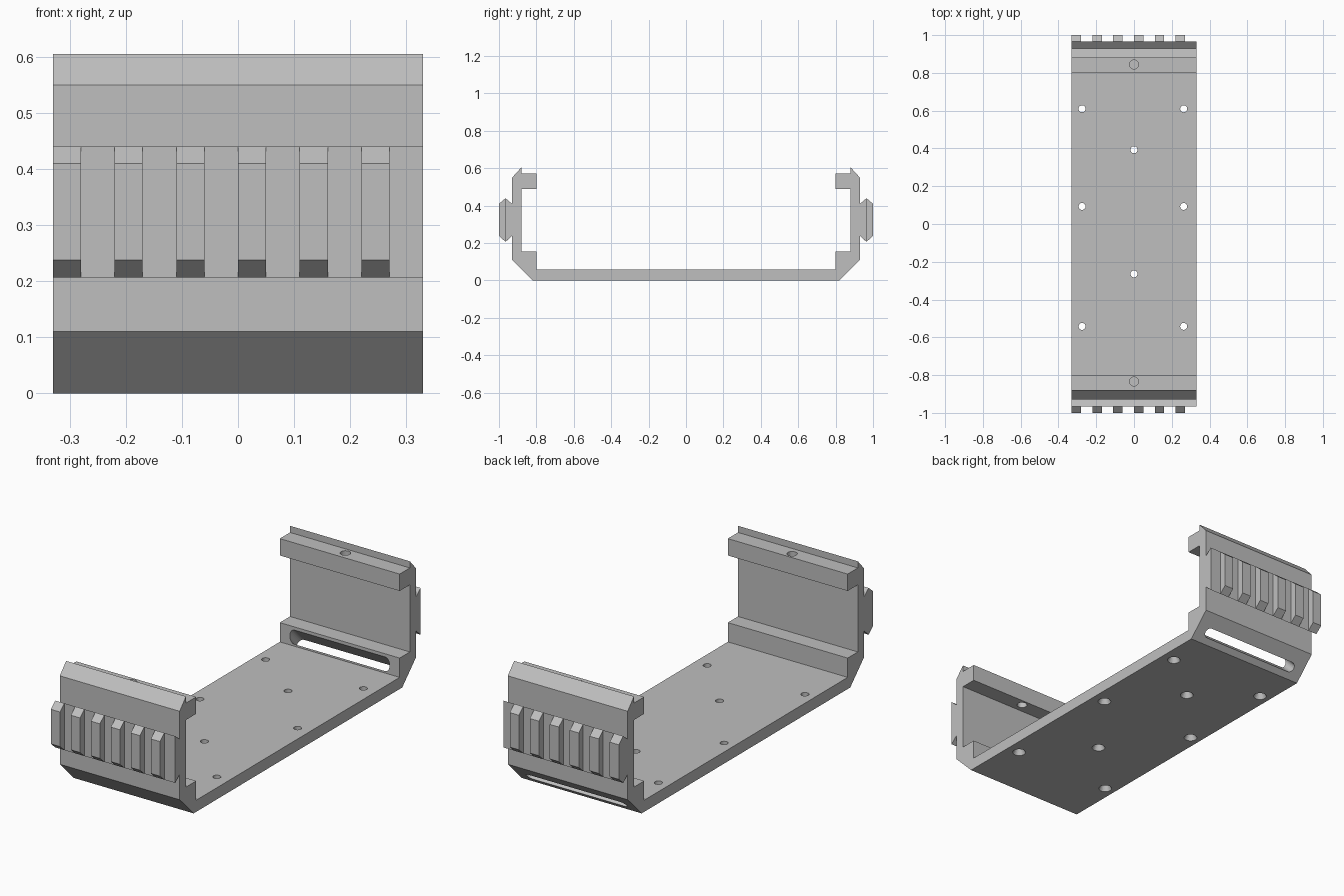
import bpy, bmesh, math
from mathutils import Matrix, Vector

cube = bpy.data.objects.get("Cube")
if cube:
    bpy.data.objects.remove(cube, do_unlink=True)

HALF = 0.33   # half width of the bracket

grey = bpy.data.materials.new("machined grey")
grey.use_nodes = True
grey.diffuse_color = (0.52, 0.52, 0.52, 1)
grey.node_tree.nodes["Principled BSDF"].inputs["Base Color"].default_value = grey.diffuse_color


def finish(bm, name):
    bmesh.ops.recalc_face_normals(bm, faces=bm.faces)
    mesh = bpy.data.meshes.new(name)
    bm.to_mesh(mesh)
    bm.free()
    mesh.materials.append(grey)
    obj = bpy.data.objects.new(name, mesh)
    bpy.context.collection.objects.link(obj)
    return obj


def add_prism(bm, profile, x0, x1):
    """Extrude a (y, z) profile along x."""
    face = bm.faces.new([bm.verts.new((x0, y, z)) for y, z in profile])
    grown = bmesh.ops.extrude_face_region(bm, geom=[face])["geom"]
    verts = [g for g in grown if isinstance(g, bmesh.types.BMVert)]
    bmesh.ops.translate(bm, verts=verts, vec=(x1 - x0, 0, 0))


def add_drill(bm, x, y, z0, z1, r0, r1):
    """Upright cylinder or cone between two heights."""
    bmesh.ops.create_cone(bm, cap_ends=True, segments=24, radius1=r0, radius2=r1,
                          depth=z1 - z0,
                          matrix=Matrix.Translation((x, y, (z0 + z1) / 2)))


def cut(target, bm):
    cutter = finish(bm, "cutter")
    cutter.hide_render = True
    mod = target.modifiers.new("cut", 'BOOLEAN')
    mod.operation = 'DIFFERENCE'
    mod.solver = 'EXACT'
    mod.object = cutter
    bpy.context.view_layer.objects.active = target
    bpy.ops.object.modifier_apply(modifier=mod.name)
    bpy.data.objects.remove(cutter, do_unlink=True)


# Cradle: one cross-section, mirrored, with clamp lips and dovetail rail bases
half = [(0.82, 0), (0.93, 0.11), (0.93, 0.238), (0.965, 0.207), (0.965, 0.44),
        (0.93, 0.41), (0.93, 0.55), (0.88, 0.605), (0.88, 0.572), (0.80, 0.572),
        (0.80, 0.488), (0.88, 0.488), (0.88, 0.154), (0.80, 0.154), (0.80, 0.058)]
bm = bmesh.new()
add_prism(bm, half + [(-y, z) for y, z in reversed(half)], -HALF, HALF)
cradle = finish(bm, "cradle")

# Floor screw holes and lip set-screw holes
floor_holes = [(x, y) for x in (-0.275, 0.263) for y in (-0.542, 0.093, 0.61)]
floor_holes += [(0, 0.393), (0, -0.264)]
bm = bmesh.new()
for x, y in floor_holes:
    add_drill(bm, x, y, -0.05, 0.1, 0.0185, 0.0185)
for y in (0.844, -0.834):
    add_drill(bm, 0, y, 0.45, 0.62, 0.024, 0.024)
cut(cradle, bm)

# Countersinks on the underside
bm = bmesh.new()
for x, y in floor_holes:
    add_drill(bm, x, y, -0.01, 0.03, 0.035, 0.018)
cut(cradle, bm)

# Rounded strap slot, cut square through the rear chamfer
bm = bmesh.new()
radius, reach = 0.025, 0.25
outline = []
for side in (1, -1):
    for i in range(13):
        a = math.radians(-90 + 15 * i)
        outline.append((side * (reach + radius * math.cos(a)), side * radius * math.sin(a)))
face = bm.faces.new([bm.verts.new((u, v, -0.1)) for u, v in outline])
grown = bmesh.ops.extrude_face_region(bm, geom=[face])["geom"]
bmesh.ops.translate(bm, vec=Vector((0, 0, 0.2)),
                    verts=[g for g in grown if isinstance(g, bmesh.types.BMVert)])
bm.transform(Matrix.Translation((0, 0.83, 0.073)) @ Matrix.Rotation(math.radians(45), 4, 'X'))
cut(cradle, bm)

# Rail teeth on both outer walls
tooth = [(0.95, 0.22), (0.965, 0.207), (1, 0.238), (1, 0.41), (0.965, 0.44), (0.95, 0.427)]
for name, side in (("rear_rail_teeth", 1), ("front_rail_teeth", -1)):
    bm = bmesh.new()
    for i in range(6):
        x = -HALF + 0.11 * i
        add_prism(bm, [(side * y, z) for y, z in tooth], x, x + 0.05)
    finish(bm, name)
